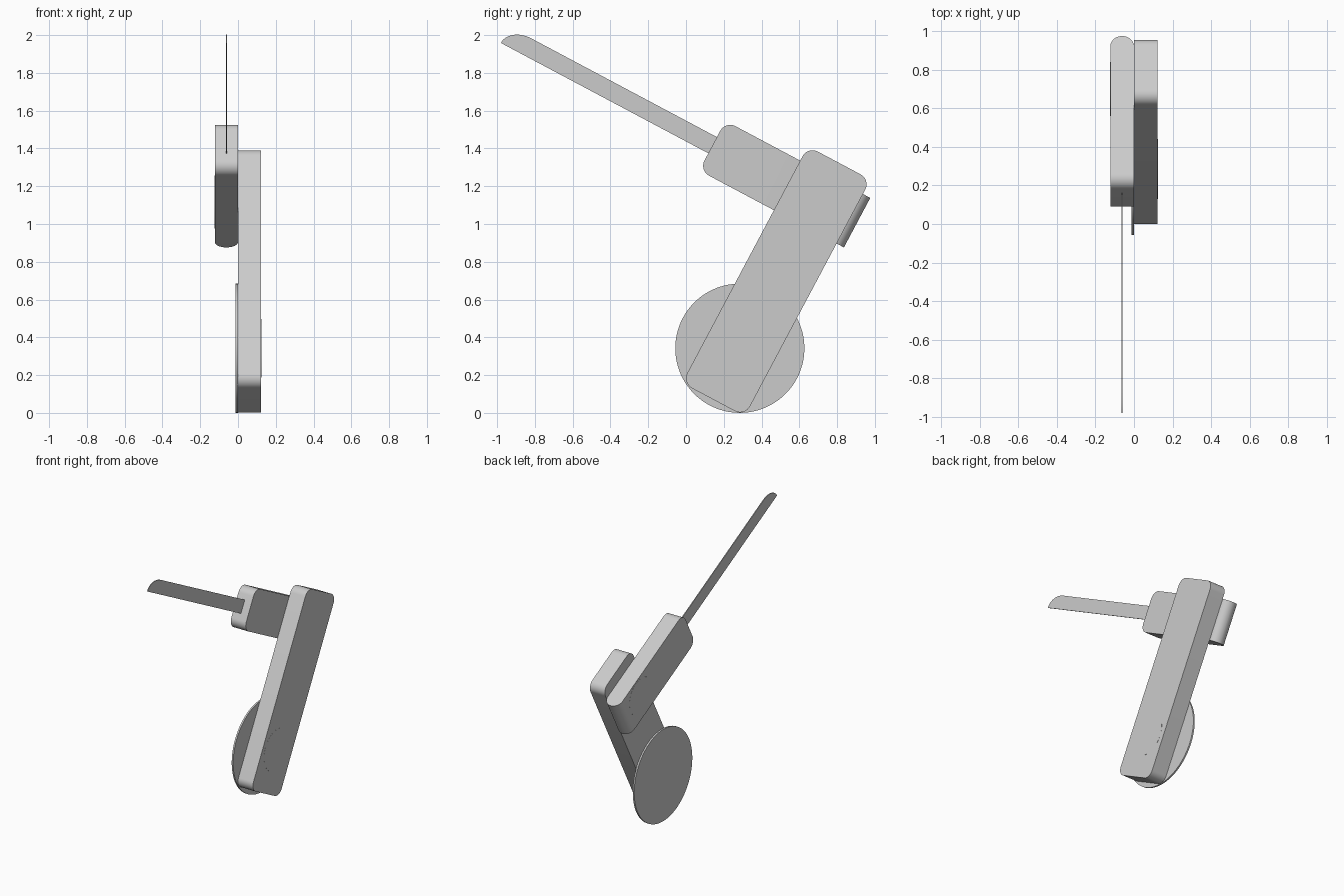
import bpy, bmesh, math
from mathutils import Matrix, Vector

cube = bpy.data.objects.get("Cube")
if cube:
    bpy.data.objects.remove(cube, do_unlink=True)

TILT = math.radians(-28)   # whole assembly leans about x
HALF = 0.123               # thickness of each handle

grey = bpy.data.materials.new("plain_grey")
grey.use_nodes = True
grey.diffuse_color = (0.6, 0.6, 0.6, 1)
grey.node_tree.nodes["Principled BSDF"].inputs["Base Color"].default_value = (0.6, 0.6, 0.6, 1)


def finish(name, bm):
    """Turn a bmesh into a tilted, smooth-shaded object."""
    bmesh.ops.recalc_face_normals(bm, faces=bm.faces)
    mesh = bpy.data.meshes.new(name)
    bm.to_mesh(mesh)
    bm.free()
    mesh.materials.append(grey)
    obj = bpy.data.objects.new(name, mesh)
    obj.rotation_euler.x = TILT
    bpy.context.collection.objects.link(obj)
    bpy.ops.object.select_all(action='DESELECT')
    obj.select_set(True)
    bpy.context.view_layer.objects.active = obj
    bpy.ops.object.shade_smooth_by_angle(angle=math.radians(30))
    return obj


def box(x, y, z):
    """Box from three (low, high) ranges."""
    bm = bmesh.new()
    bmesh.ops.create_cube(bm, size=1)
    for v in bm.verts:
        v.co = Vector([sum(r) / 2 + c * (r[1] - r[0]) for c, r in zip(v.co, (x, y, z))])
    return bm


def round_edges(bm, axis, radius, rule=lambda mid: True):
    """Round the edges running along one axis that satisfy the rule."""
    edges = []
    for e in bm.edges:
        a, b = (v.co for v in e.verts)
        if abs((b - a).normalized()[axis]) > 0.99 and rule((a + b) / 2):
            edges.append(e)
    bmesh.ops.bevel(bm, geom=edges, offset=radius, segments=10, profile=0.5, affect='EDGES')


def disc(name, x, centre, radius):
    """Cylinder along x between two x values."""
    bm = bmesh.new()
    place = Matrix.Translation((sum(x) / 2, *centre)) @ Matrix.Rotation(math.pi / 2, 4, 'Y')
    bmesh.ops.create_cone(bm, cap_ends=True, segments=96, radius1=radius, radius2=radius,
                          depth=x[1] - x[0], matrix=place)
    return finish(name, bm)


# Long arm with four rounded corners
arm = box((0, HALF), (-0.093, 0.283), (0.13, 1.549))
round_edges(arm, 0, 0.06)
finish("long_arm", arm)

# Blade holder: rounded front corners, fully rounded back end
holder = box((-HALF, 0), (-0.541, 0.327), (1.166, 1.463))
round_edges(holder, 0, 0.06, lambda m: m.y < 0)
round_edges(holder, 2, HALF / 2 - 0.0005, lambda m: m.y > 0.3)
finish("blade_holder", holder)

# Wheel and the pivots that join the parts
disc("wheel_disc", (-0.012, 0), (0.091, 0.436), 0.342)
disc("wheel_pivot", (-0.006, HALF + 0.0005), (0.091, 0.436), 0.155)
disc("holder_pivot", (-HALF - 0.0005, 0.01), (0.095, 1.314), 0.14)

# Thin blade with a curved tip
low, high, tip, curve, root = 1.269, 1.366, -1.785, 0.13, -0.52
outline = [(root, high), (root, low)]
for i in range(17):
    a = math.pi / 2 * i / 16
    outline.append((tip + curve * (1 - math.cos(a)), low + (high - low) * math.sin(a)))
bm = bmesh.new()
face = bm.faces.new([bm.verts.new((-HALF / 2 - 0.003, y, z)) for y, z in outline])
side = bmesh.ops.extrude_face_region(bm, geom=[face])["geom"]
bmesh.ops.translate(bm, vec=(0.006, 0, 0),
                    verts=[g for g in side if isinstance(g, bmesh.types.BMVert)])
finish("blade", bm)
